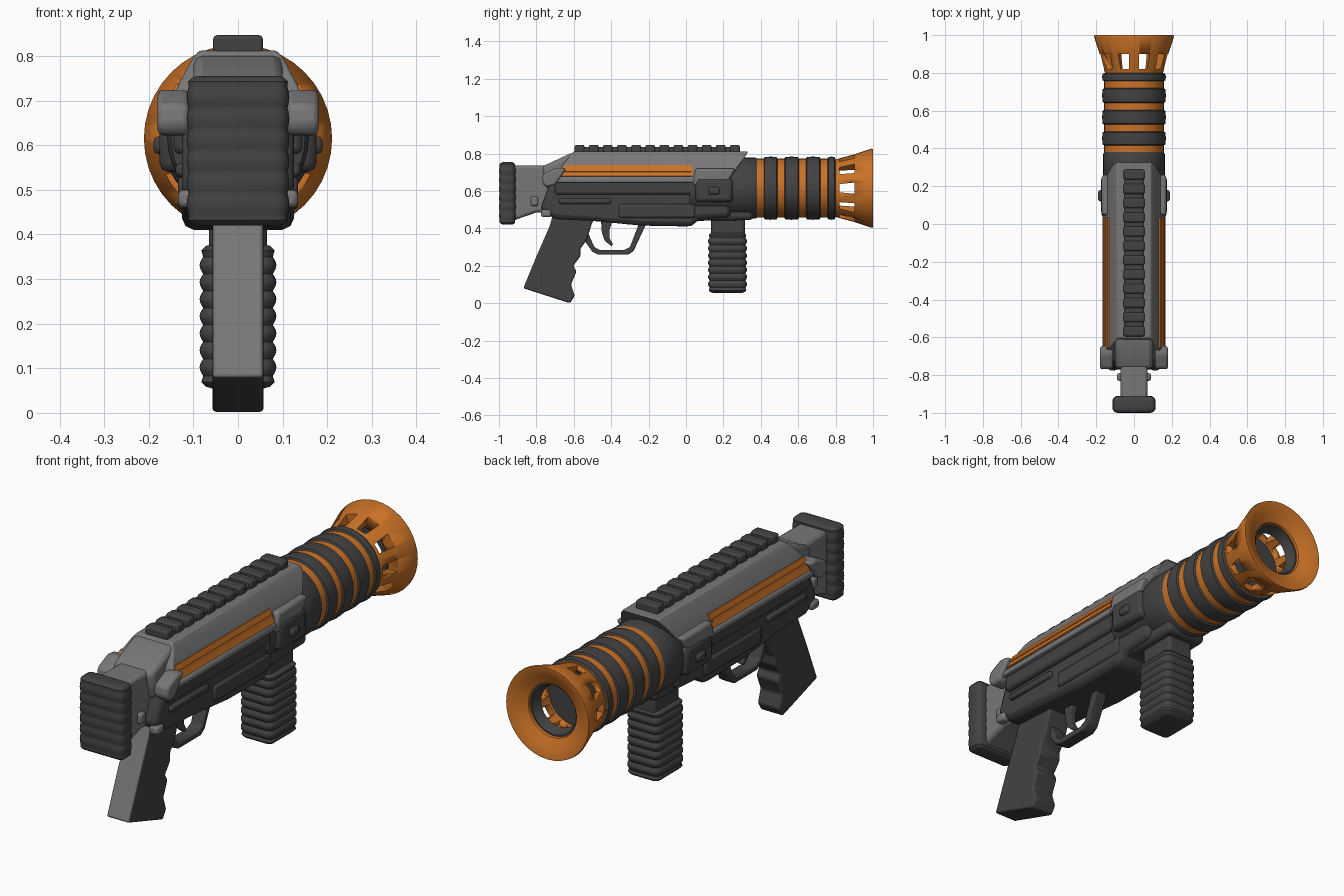
import bpy, bmesh, math
from mathutils import Vector

old = bpy.data.objects.get("Cube")
if old:
    bpy.data.objects.remove(old, do_unlink=True)

AXIS_Z = 0.615


def material(name, rgb):
    m = bpy.data.materials.new(name)
    m.use_nodes = True
    m.diffuse_color = (*rgb, 1)
    bsdf = next(n for n in m.node_tree.nodes if n.type == 'BSDF_PRINCIPLED')
    bsdf.inputs["Base Color"].default_value = (*rgb, 1)
    bsdf.inputs["Roughness"].default_value = 0.6
    return m


GREY = material("mid grey", (0.19, 0.185, 0.185))
DARK = material("charcoal", (0.055, 0.055, 0.055))
ORANGE = material("orange", (0.6, 0.17, 0.02))


def loft(name, rings, mat, bevel=0, closed=False):
    """Skin a list of point rings, capping the ends unless it closes on itself."""
    bm = bmesh.new()
    rows = [[bm.verts.new(p) for p in ring] for ring in rings]
    n = len(rows[0])
    pairs = list(zip(rows, rows[1:])) + ([(rows[-1], rows[0])] if closed else [])
    for a, b in pairs:
        for i in range(n):
            j = (i + 1) % n
            bm.faces.new((a[i], a[j], b[j], b[i]))
    if not closed:
        bm.faces.new(rows[0])
        bm.faces.new(rows[-1])
    bmesh.ops.recalc_face_normals(bm, faces=bm.faces)
    mesh = bpy.data.meshes.new(name)
    bm.to_mesh(mesh)
    bm.free()
    mesh.materials.append(mat)
    ob = bpy.data.objects.new(name, mesh)
    bpy.context.collection.objects.link(ob)
    if bevel:
        mod = ob.modifiers.new("bevel", 'BEVEL')
        mod.width, mod.segments, mod.limit_method = bevel, 2, 'ANGLE'
    bpy.ops.object.select_all(action='DESELECT')
    ob.select_set(True)
    bpy.context.view_layer.objects.active = ob
    bpy.ops.object.shade_smooth_by_angle(angle=math.radians(35))
    return ob


def side_profile(name, pts, half, mat, bevel=0, cx=0):
    return loft(name, [[(cx + x, y, z) for y, z in pts] for x in (-half, half)], mat, bevel)


def box(name, x, y, z, mat, bevel=0.01):
    return side_profile(name, [(y[0], z[0]), (y[1], z[0]), (y[1], z[1]), (y[0], z[1])],
                        (x[1] - x[0]) / 2, mat, bevel, (x[0] + x[1]) / 2)


def lathe(name, profile, mat, closed=False, n=40):
    """Turn (radius, y) points around the barrel axis."""
    rings = [[(r * math.cos(math.tau * i / n), y, AXIS_Z + r * math.sin(math.tau * i / n))
              for i in range(n)] for r, y in profile]
    return loft(name, rings, mat, closed=closed)


def ribbed_block(name, cy, hx, hy, z0, z1, ribs, corner, depth, mat):
    """Upright rounded block with soft horizontal ribs."""
    def ring(z, inset):
        pts = []
        for q, (sx, sy) in enumerate(((1, 1), (-1, 1), (-1, -1), (1, -1))):
            for k in range(5):
                a = math.pi / 2 * (q + k / 4)
                r = corner - inset
                pts.append((sx * (hx - corner) + r * math.cos(a),
                            cy + sy * (hy - corner) + r * math.sin(a), z))
        return pts
    edge = corner * 0.8
    ends = [(edge * (1 - math.sin(t)), edge * (1 - math.cos(t)))
            for t in (0, math.pi / 6, math.pi / 3)]
    rings = [ring(z0 + dz, inset) for inset, dz in ends]
    steps = ribs * 6
    for i in range(steps + 1):
        z = z0 + edge + (z1 - z0 - 2 * edge) * i / steps
        rings.append(ring(z, depth * (1 - abs(math.sin(math.pi * ribs * i / steps)))))
    rings += [ring(z1 - dz, inset) for inset, dz in reversed(ends)]
    return loft(name, rings, mat)


# Barrel: orange core with dark ribs around it
lathe("barrel_core", [(0.158, 0.3), (0.158, 0.8)], ORANGE)
for i, (a, b) in enumerate([(0.415, 0.49), (0.525, 0.605), (0.64, 0.72), (0.755, 0.80)]):
    lathe(f"barrel_rib_{i + 1}", [(0.156, a), (0.166, a + 0.006), (0.169, (a + b) / 2),
                                  (0.166, b - 0.006), (0.156, b)], DARK)
lathe("barrel_collar", [(0.15, 0.02), (0.158, 0.04), (0.158, 0.24), (0.163, 0.25),
                        (0.163, 0.37), (0.156, 0.385)], DARK)
lathe("muzzle_back_wall", [(0.13, 0.79), (0.13, 0.806)], DARK)

# Flared muzzle with ten vents
flare = lathe("muzzle_flare", [(0.13, 0.795), (0.15, 0.79), (0.158, 0.815), (0.178, 0.89),
                               (0.211, 0.99), (0.209, 1.0), (0.2, 1.0), (0.16, 0.982),
                               (0.122, 0.965), (0.115, 0.93), (0.13, 0.91)], ORANGE, closed=True)
for i in range(10):
    a = math.tau * i / 10
    out, side = Vector((math.cos(a), 0, math.sin(a))), Vector((-math.sin(a), 0, math.cos(a)))
    rings = [[out * r + side * s * w + Vector((0, y, AXIS_Z))
              for y, s, w in ((0.82, -1, 0.022), (0.82, 1, 0.022), (0.9, 1, 0.03), (0.9, -1, 0.03))]
             for r in (0.1, 0.24)]
    cutter = loft("vent_cutter", rings, ORANGE)
    cutter.hide_render = True
    mod = flare.modifiers.new("vent", 'BOOLEAN')
    mod.operation, mod.solver, mod.object = 'DIFFERENCE', 'EXACT', cutter
    bpy.context.view_layer.objects.active = flare
    bpy.ops.object.modifier_apply(modifier=mod.name)
    bpy.data.objects.remove(cutter, do_unlink=True)
lathe("muzzle_sleeve", [(0.12, 0.91), (0.119, 0.955), (0.112, 0.955), (0.095, 0.91)],
      DARK, closed=True)

# Upper shroud: each corner line has its own rear and front end
corners = [(0.088, 0.812, -0.60, 0.33), (0.105, 0.79, -0.62, 0.325), (0.132, 0.738, -0.66, 0.285),
           (0.157, 0.675, -0.70, 0.235), (0.166, 0.668, -0.71, 0.23), (0.166, 0.645, -0.72, 0.22)]
full = corners + [(-x, z, a, b) for x, z, a, b in reversed(corners)]
loft("shroud", [[(x, a, z) for x, z, a, b in full], [(x, b, z) for x, z, a, b in full]], GREY, 0.006)

# Top rail with cross ridges
box("rail_base", (-0.05, 0.05), (-0.59, 0.28), (0.79, 0.836), DARK)
for i in range(12):
    y = -0.595 + i * 0.0755
    box(f"rail_ridge_{i + 1}", (-0.056, 0.056), (y, y + 0.052), (0.8, 0.847), DARK, 0.009)

# Receiver
side_profile("receiver", [(-0.72, 0.66), (-0.78, 0.50), (-0.70, 0.45), (-0.50, 0.44), (-0.24, 0.415),
                          (0.03, 0.41), (0.07, 0.45), (0.24, 0.46), (0.24, 0.66)], 0.125, DARK, 0.025)
box("receiver_upper", (-0.145, 0.145), (-0.7, 0.2), (0.58, 0.66), DARK, 0.015)
box("receiver_front", (-0.176, 0.176), (0.05, 0.25), (0.54, 0.67), DARK, 0.02)
side_profile("barrel_saddle", [(0.04, 0.44), (0.36, 0.445), (0.36, 0.55), (0.04, 0.55)],
             0.1, DARK, 0.02)

# Side details, mirrored
for s, label in ((1, "left"), (-1, "right")):
    def span(a, b):
        return tuple(sorted((s * a, s * b)))
    strip = [(0.133, 0.736), (0.139, 0.738), (0.163, 0.68), (0.156, 0.677)]
    loft(f"{label}_stripe", [[(s * x, y + (z - 0.7) * k, z) for x, z in strip]
                             for y, k in ((-0.675, 0.6), (0.035, 0))], ORANGE)
    loft(f"{label}_stripe_ridge", [[(s * x, y, z) for x, z in
                                    ((0.143, 0.714), (0.153, 0.716), (0.157, 0.704), (0.15, 0.7))]
                                   for y in (-0.66, 0.03)], ORANGE)
    side_profile(f"{label}_cheek", [(0.035, 0.63), (0.215, 0.63), (0.265, 0.72), (0.05, 0.72)],
                 0.03, GREY, 0.012, s * 0.141)
    side_profile(f"{label}_rear_ear", [(-0.77, 0.645), (-0.75, 0.62), (-0.70, 0.63), (-0.64, 0.72),
                                       (-0.69, 0.725), (-0.765, 0.69)], 0.035, GREY, 0.012, s * 0.145)
    box(f"{label}_side_plate", span(0.1, 0.135), (-0.36, 0.05), (0.455, 0.53), DARK, 0.012)
    box(f"{label}_lower_rib", span(0.1, 0.14), (-0.68, -0.4), (0.53, 0.56), DARK, 0.01)
    box(f"{label}_latch", span(0.13, 0.19), (0.12, 0.18), (0.58, 0.62), DARK, 0.012)
    box(f"{label}_rear_stud", span(0.09, 0.135), (-0.775, -0.72), (0.46, 0.5), GREY, 0.012)
    box(f"{label}_stock_stud", span(0.05, 0.09), (-0.83, -0.79), (0.52, 0.57), GREY, 0.01)

# Stock and butt pad
side_profile("stock", [(-0.93, 0.735), (-0.64, 0.735), (-0.60, 0.56), (-0.74, 0.485),
                       (-0.80, 0.485), (-0.93, 0.44)], 0.072, GREY, 0.015)
side_profile("stock_bridge", [(-0.77, 0.73), (-0.62, 0.80), (-0.5, 0.80), (-0.5, 0.6), (-0.74, 0.6)],
             0.1, GREY, 0.02)
ribbed_block("butt_pad", -0.955, 0.115, 0.045, 0.42, 0.755, 6, 0.03, 0.004, DARK)

# Pistol grip with finger grooves and a grey back strap
grip = side_profile("pistol_grip", [(-0.71, 0.48), (-0.73, 0.41), (-0.80, 0.25), (-0.87, 0.08),
                                    (-0.62, 0.0), (-0.595, 0.04), (-0.615, 0.10), (-0.585, 0.17),
                                    (-0.603, 0.20), (-0.565, 0.25), (-0.565, 0.29), (-0.53, 0.34),
                                    (-0.505, 0.42), (-0.48, 0.48)], 0.057, DARK, 0.008)
grip.data.materials.append(GREY)
for f in grip.data.polygons:
    f.material_index = int(f.normal.y < -0.7)

# Trigger and guard
side_profile("trigger_guard", [(-0.57, 0.37), (-0.50, 0.275), (-0.47, 0.26), (-0.31, 0.26),
                               (-0.28, 0.28), (-0.21, 0.43), (-0.25, 0.43), (-0.30, 0.30),
                               (-0.33, 0.285), (-0.46, 0.285), (-0.49, 0.30), (-0.53, 0.39)],
             0.03, DARK, 0.005)
side_profile("trigger", [(-0.455, 0.45), (-0.45, 0.38), (-0.435, 0.335), (-0.40, 0.305),
                         (-0.39, 0.315), (-0.41, 0.35), (-0.41, 0.39), (-0.39, 0.45)],
             0.015, DARK, 0.004)

# Foregrip under the barrel
box("foregrip_neck", (-0.065, 0.065), (0.135, 0.315), (0.35, 0.48), DARK, 0.015)
ribbed_block("foregrip", 0.222, 0.086, 0.104, 0.055, 0.378, 7, 0.035, 0.008, DARK)
